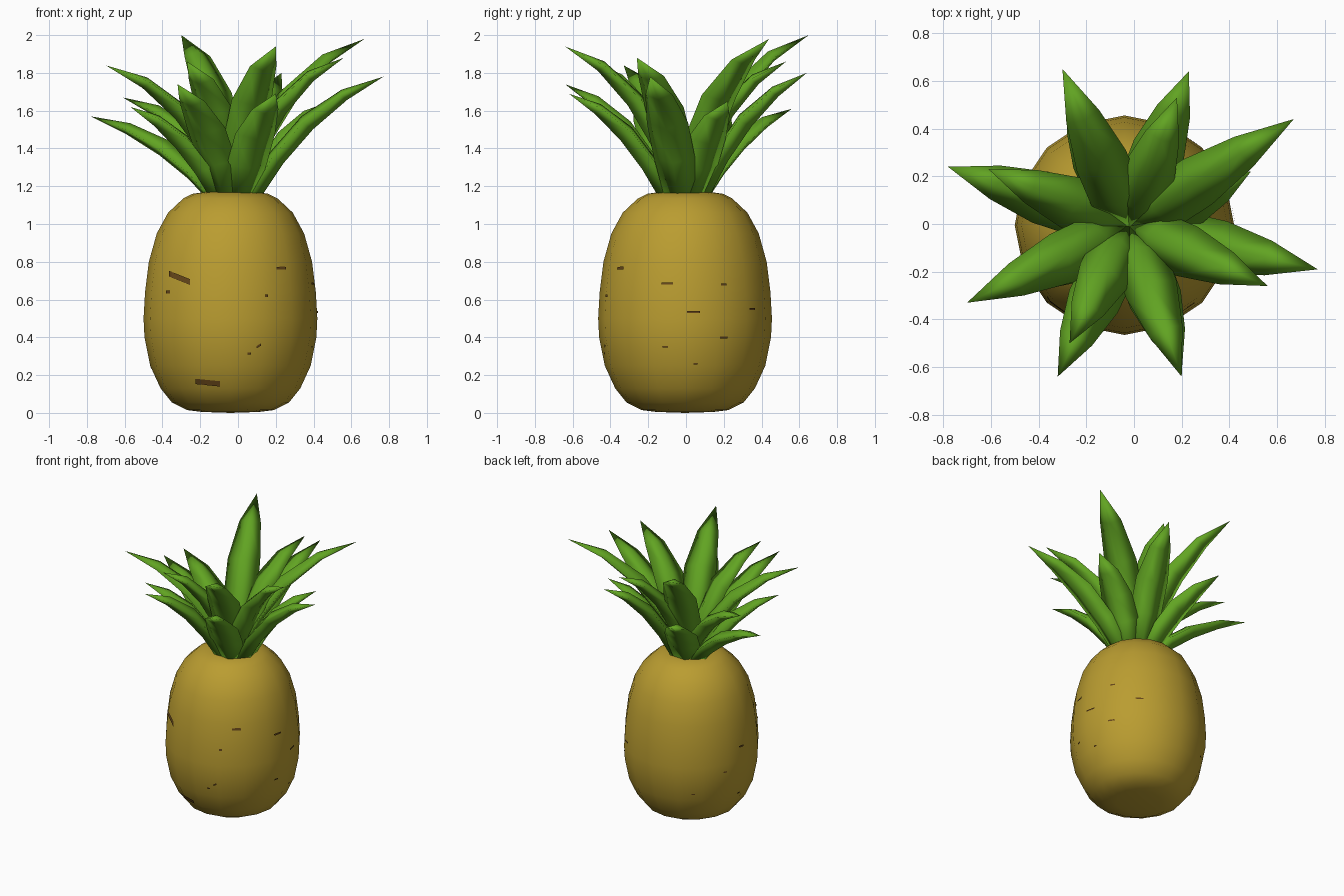
import bpy, bmesh, math
from mathutils import Vector
from mathutils.bvhtree import BVHTree

if "Cube" in bpy.data.objects:
    bpy.data.objects.remove(bpy.data.objects["Cube"])


def material(name, rgb):
    m = bpy.data.materials.new(name)
    m.diffuse_color = (*rgb, 1)
    m.use_nodes = True
    m.node_tree.nodes["Principled BSDF"].inputs["Base Color"].default_value = m.diffuse_color
    return m


rind = material("golden_rind", (0.49, 0.335, 0.03))
green = material("leaf_green", (0.12, 0.37, 0.016))
brown = material("dark_brown", (0.13, 0.06, 0.01))


def finish(bm, name, mat, smooth=True, recalc=True):
    if recalc:
        bmesh.ops.recalc_face_normals(bm, faces=bm.faces)
    for f in bm.faces:
        f.smooth = smooth
    me = bpy.data.meshes.new(name)
    bm.to_mesh(me)
    bm.free()
    me.materials.append(mat)
    ob = bpy.data.objects.new(name, me)
    bpy.context.collection.objects.link(ob)
    return ob


# Fruit body: 16-sided turned profile of (radius, height)
CX, CY, SIDES = -0.04, -0.005, 16
profile = [(0.15, 0.005), (0.23, 0.015), (0.31, 0.055), (0.37, 0.13), (0.425, 0.25),
           (0.455, 0.4), (0.46, 0.5), (0.452, 0.64), (0.432, 0.8), (0.39, 0.95),
           (0.33, 1.06), (0.25, 1.135), (0.2, 1.16), (0.13, 1.17)]
bm = bmesh.new()
rings = [[bm.verts.new((CX + r * math.cos(2 * math.pi * i / SIDES),
                        CY + r * math.sin(2 * math.pi * i / SIDES), z))
          for i in range(SIDES)] for r, z in profile]
for a, b in zip(rings, rings[1:]):
    for i in range(SIDES):
        j = (i + 1) % SIDES
        bm.faces.new((a[i], a[j], b[j], b[i]))
base = bm.verts.new((CX, CY, 0))
for i in range(SIDES):
    bm.faces.new((rings[0][(i + 1) % SIDES], rings[0][i], base))
bm.faces.new(rings[-1])
surface = BVHTree.FromBMesh(bm)
finish(bm, "fruit_body", rind)

# Small dark marks laid on the rind: (direction, sideways, height, width, thickness, slope)
marks = [("front", -0.31, 0.715, 0.11, 0.03, -0.4), ("front", -0.37, 0.64, 0.02, 0.015, 0),
         ("front", 0.23, 0.765, 0.05, 0.014, 0), ("front", 0.15, 0.62, 0.015, 0.015, 0),
         ("front", 0.11, 0.355, 0.025, 0.012, 0.6), ("front", 0.06, 0.315, 0.02, 0.01, 0),
         ("front", -0.16, 0.16, 0.13, 0.028, -0.1),
         ("right", -0.10, 0.685, 0.06, 0.012, 0), ("right", 0.20, 0.68, 0.03, 0.01, 0),
         ("right", 0.04, 0.535, 0.07, 0.01, 0), ("right", -0.11, 0.35, 0.03, 0.01, 0),
         ("right", 0.20, 0.40, 0.04, 0.01, 0), ("right", -0.34, 0.77, 0.02, 0.01, 0),
         ("right", 0.05, 0.26, 0.02, 0.01, 0), ("right", 0.35, 0.55, 0.03, 0.01, 0),
         ("left", 0.05, 0.60, 0.04, 0.012, 0), ("left", 0.19, 0.45, 0.02, 0.01, 0),
         ("left", 0.04, 0.24, 0.025, 0.012, 0), ("back", -0.30, 0.30, 0.02, 0.01, 0)]
rays = {"front": Vector((0, 1, 0)), "back": Vector((0, -1, 0)),
        "right": Vector((-1, 0, 0)), "left": Vector((1, 0, 0))}
bm = bmesh.new()
for side, s, z, w, h, slope in marks:
    ray = rays[side]
    flip = side in ("back", "left")
    cols = []
    for k in range(9):
        du = w * (k / 8 - 0.5)
        col = []
        for dz in (-h / 2, 0, h / 2):
            v = z + dz + du * slope
            start = -2 * ray + (Vector((s + du, 0, v)) if ray.y else Vector((0, s + du, v)))
            hit = surface.ray_cast(start, ray)[0]
            col.append(bm.verts.new(hit - ray * 0.008))
        cols.append(col)
    for a, b in zip(cols, cols[1:]):
        for i in range(2):
            quad = (a[i], b[i], b[i + 1], a[i + 1])
            bm.faces.new(quad[::-1] if flip else quad)
finish(bm, "rind_marks", brown, False, False)


# Leaf: diamond section swept along an arched path, pointed at the tip
def leaf(name, tip, root_radius, arch):
    centre = Vector((-0.02, -0.01, 1.12))
    tip = Vector(tip)
    out = Vector((tip.x - centre.x, tip.y - centre.y, 0)).normalized()
    across = Vector((-out.y, out.x, 0))
    root = centre + out * root_radius
    d = tip - root
    bend = root + Vector((d.x * arch[0], d.y * arch[0], d.z * arch[1]))
    bm = bmesh.new()
    rows = []
    for t, w in ((0, 0.08), (0.25, 0.112), (0.5, 0.112), (0.76, 0.074)):
        p = root * (1 - t) ** 2 + bend * 2 * t * (1 - t) + tip * t * t
        tangent = ((bend - root) * (1 - t) + (tip - bend) * t).normalized()
        up = across.cross(tangent)
        rows.append([bm.verts.new(q) for q in
                     (p + across * w, p + up * w * 0.42, p - across * w, p - up * w * 0.42)])
    for a, b in zip(rows, rows[1:]):
        for i in range(4):
            j = (i + 1) % 4
            bm.faces.new((a[i], a[j], b[j], b[i]))
    point = bm.verts.new(tip)
    for i in range(4):
        bm.faces.new((rows[-1][i], rows[-1][(i + 1) % 4], point))
    bm.faces.new(rows[0])
    finish(bm, name, green)


# Crown: leaf tips in eight directions, an upper and a lower leaf in each
upper = [(0.67, 0.44, 1.98), (0.18, 0.53, 1.86), (-0.30, 0.65, 2.0), (-0.61, 0.23, 1.67),
         (-0.70, -0.33, 1.84), (-0.27, -0.50, 1.86), (0.20, -0.64, 1.94), (0.56, -0.26, 1.88)]
lower = [(0.49, 0.22, 1.65), (0.23, 0.64, 1.80), (-0.28, 0.56, 1.61), (-0.78, 0.24, 1.57),
         (-0.57, -0.28, 1.62), (-0.32, -0.64, 1.74), (0.20, -0.62, 1.69), (0.77, -0.19, 1.78)]
for label, tips, radius, arch in (("upper", upper, 0.015, (0.31, 0.81)),
                                  ("lower", lower, 0.09, (0.35, 0.76))):
    for n, tip in enumerate(tips, 1):
        leaf(f"{label}_leaf_{n}", tip, radius, arch)
